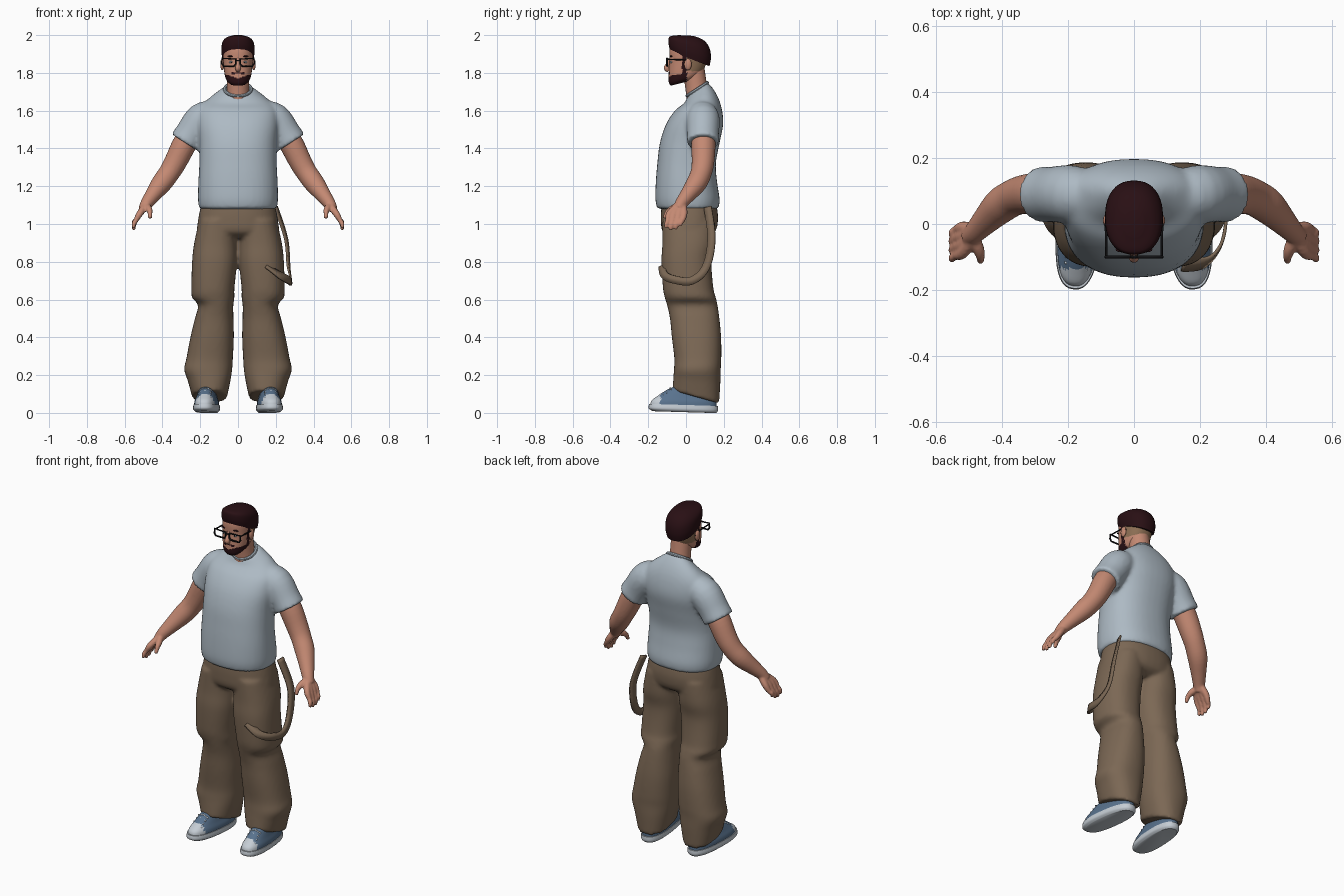
import bpy, bmesh, math
from mathutils import Vector, Matrix

cube = bpy.data.objects.get("Cube")
if cube:
    bpy.data.objects.remove(cube, do_unlink=True)


def material(name, r, g, b):
    mat = bpy.data.materials.new(name)
    mat.use_nodes = True
    mat.diffuse_color = (r, g, b, 1)
    shader = mat.node_tree.nodes["Principled BSDF"]
    shader.inputs["Base Color"].default_value = (r, g, b, 1)
    shader.inputs["Roughness"].default_value = 0.8
    return mat


SKIN = material("skin", .55, .25, .17)
HAIR = material("dark hair", .022, .005, .007)
SHAVED = material("shaved hair", .27, .16, .09)
SHIRT = material("pale blue cloth", .42, .49, .55)
PANTS = material("brown cloth", .2, .138, .09)
CANVAS = material("blue canvas", .1, .17, .27)
RUBBER = material("white rubber", .56, .61, .66)
BLACK = material("black plastic", .006, .006, .007)


def spline(points, steps):
    """Catmull-Rom through tuples of any length."""
    pts = [points[0]] + list(points) + [points[-1]]
    out = []
    for a, b, c, d in zip(pts, pts[1:], pts[2:], pts[3:]):
        for s in range(steps):
            t = s / steps
            out.append([q + t / 2 * (r - p + t * (2 * p - 5 * q + 4 * r - w + t * (3 * (q - r) + w - p)))
                        for p, q, r, w in zip(a, b, c, d)])
    return out + [list(points[-1])]


def skin_rings(bm, rings):
    rows = [[bm.verts.new(co) for co in ring] for ring in rings]
    for low, high in zip(rows, rows[1:]):
        for i in range(len(low)):
            bm.faces.new((low[i - 1], low[i], high[i], high[i - 1]))
    bm.faces.new(rows[0])
    bm.faces.new(rows[-1])


def loft(bm, sections, sides=40, steps=5, power=2.3):
    """Sections: centre x, front y, back y, z, half width, slope along y."""
    rings = []
    for x, front, back, z, half, slope in spline(sections, steps):
        ring = []
        for i in range(sides):
            a = math.tau * i / sides
            c, s = (math.copysign(abs(f) ** (2 / power), f) for f in (math.cos(a), math.sin(a)))
            dy = s * (back - front) / 2
            ring.append((x + half * c, (front + back) / 2 + dy, z + slope * dy))
        rings.append(ring)
    skin_rings(bm, rings)


def tube(bm, points, sides=16, steps=4):
    """Round limb through points of x, y, z, radius."""
    path = spline(points, steps)
    rings = []
    for i, (x, y, z, r) in enumerate(path):
        ahead, behind = path[min(i + 1, len(path) - 1)], path[max(i - 1, 0)]
        t = (Vector(ahead[:3]) - Vector(behind[:3])).normalized()
        u = t.cross(Vector((1, 0, 0))).normalized()
        v = t.cross(u)
        angles = [math.tau * k / sides for k in range(sides)]
        rings.append([Vector((x, y, z)) + r * (u * math.cos(a) + v * math.sin(a)) for a in angles])
    skin_rings(bm, rings)


def ball(bm, centre, size):
    matrix = Matrix.Translation(centre) @ Matrix.Diagonal((*size, 1))
    bmesh.ops.create_uvsphere(bm, u_segments=16, v_segments=10, radius=1, matrix=matrix)


def mirror(bm):
    copy = bmesh.ops.duplicate(bm, geom=bm.verts[:] + bm.edges[:] + bm.faces[:])
    for v in copy["geom"]:
        if isinstance(v, bmesh.types.BMVert):
            v.co.x *= -1


def finish(bm, name, mats, rule=None, voxel=0, relax=4):
    bmesh.ops.recalc_face_normals(bm, faces=bm.faces[:])
    for face in bm.faces:
        face.smooth = True
        if rule:
            face.material_index = rule(face.calc_center_median())
    mesh = bpy.data.meshes.new(name)
    bm.to_mesh(mesh)
    bm.free()
    for mat in mats:
        mesh.materials.append(mat)
    mesh.set_sharp_from_angle(angle=math.radians(45))
    obj = bpy.data.objects.new(name, mesh)
    bpy.context.collection.objects.link(obj)
    if voxel:  # fuse overlapping volumes into one surface
        mod = obj.modifiers.new("fuse", "REMESH")
        mod.mode, mod.voxel_size, mod.use_smooth_shade = "VOXEL", voxel, True
        mod = obj.modifiers.new("relax", "SMOOTH")
        mod.factor, mod.iterations = .5, relax
    return obj


def wire(name, loops, radius, mat, cyclic):
    curve = bpy.data.curves.new(name, "CURVE")
    curve.dimensions, curve.bevel_depth, curve.bevel_resolution = "3D", radius, 1
    for points in loops:
        line = curve.splines.new("POLY")
        line.points.add(len(points) - 1)
        for p, co in zip(line.points, points):
            p.co = (*co, 1)
        line.use_cyclic_u = cyclic
    curve.materials.append(mat)
    bpy.context.collection.objects.link(bpy.data.objects.new(name, curve))


# Shirt: sleeves and torso
bm = bmesh.new()
tube(bm, [(.12, .08, 1.58, .075), (.19, .09, 1.555, .088), (.25, .09, 1.475, .084), (.28, .09, 1.43, .086)], 28)
mirror(bm)
loft(bm, [(0, -.152, .172, 1.08, .205, 0), (0, -.162, .178, 1.13, .212, 0), (0, -.16, .165, 1.22, .21, 0),
          (0, -.152, .158, 1.32, .205, 0), (0, -.138, .178, 1.43, .206, 0), (0, -.105, .197, 1.53, .215, 0),
          (0, -.055, .188, 1.61, .205, .05), (0, -.01, .16, 1.665, .15, .3), (0, .008, .115, 1.712, .075, .7)])
finish(bm, "shirt", [SHIRT], voxel=.011)

# Collar
bpy.ops.mesh.primitive_torus_add(major_segments=40, minor_segments=8, major_radius=.07, minor_radius=.009,
                                 location=(0, .06, 1.713), rotation=(math.radians(33), 0, 0))
collar = bpy.context.object
collar.name = "collar"
collar.scale = (1, .92, 1)
collar.data.materials.append(SHIRT)
bpy.ops.object.shade_smooth_by_angle()

# Trousers: legs and hips
bm = bmesh.new()
loft(bm, [(.105, -.125, .155, 1.02, .1, 0), (.118, -.125, .152, .9, .114, 0), (.124, -.13, .135, .8, .119, 0),
          (.133, -.122, .145, .66, .114, 0), (.131, -.112, .158, .61, .112, 0), (.118, -.1, .167, .57, .093, 0),
          (.126, -.085, .177, .5, .102, 0), (.137, -.075, .186, .4, .115, 0), (.15, -.062, .187, .29, .123, 0),
          (.158, -.064, .184, .23, .127, 0), (.153, -.067, .182, .17, .113, -.1), (.15, -.072, .175, .085, .092, -.28)])
mirror(bm)
loft(bm, [(0, -.13, .162, 1.1, .196, 0), (0, -.133, .17, 1.03, .21, 0), (0, -.125, .155, .96, .215, 0),
          (0, -.08, .1, .925, .17, 0)])
finish(bm, "trousers", [PANTS], voxel=.011, relax=3)

# Loose hanging strap on the left hip
bm = bmesh.new()
path = spline([(.15, -.125, .78), (.22, -.115, .73), (.265, -.06, .705), (.28, .03, .7), (.268, .105, .77),
               (.255, .135, .92), (.2, .115, 1.09)], 6)
rows = []
for i, co in enumerate(path):
    tangent = Vector(path[min(i + 1, len(path) - 1)]) - Vector(path[max(i - 1, 0)])
    side = tangent.cross(Vector((1, -.3, 0))).normalized() * .021
    rows.append([bm.verts.new(Vector(co) + side * s) for s in (-1, 1)])
for a, b in zip(rows, rows[1:]):
    bm.faces.new((*a, b[1], b[0]))
strap = finish(bm, "hip_strap", [PANTS])
mod = strap.modifiers.new("thickness", "SOLIDIFY")
mod.thickness, mod.offset = .01, 0

# Arms with hands
bm = bmesh.new()
tube(bm, [(.24, .09, 1.49, .06), (.285, .092, 1.42, .064), (.33, .09, 1.33, .06), (.365, .08, 1.27, .056),
          (.405, .055, 1.215, .054), (.45, .01, 1.155, .042), (.483, -.025, 1.11, .033), (.5, -.04, 1.08, .028)], 24)
for k, drop in enumerate((.01, 0, .004, .02)):
    y = -.088 + k * .026
    tube(bm, [(.487, -.04 + k * .008, 1.1, .02), (.52, y, 1.055, .018), (.54, y - .008, 1.02, .0135),
              (.552, y - .016, .99 + drop, .012), (.551, y - .02, .968 + drop, .009)], 12)
tube(bm, [(.49, -.035, 1.1, .02), (.472, -.075, 1.08, .018), (.466, -.1, 1.06, .0135), (.466, -.115, 1.03, .01)], 12)
mirror(bm)
finish(bm, "arms", [SKIN], voxel=.006, relax=3)

# Neck
bm = bmesh.new()
tube(bm, [(0, .068, 1.64, .064), (0, .055, 1.72, .058), (0, .04, 1.82, .058)], 28)
finish(bm, "neck", [SKIN])


# Head: beard and shaved sides are coloured by region
def head_colour(c):
    x = abs(c.x)
    sideburn = abs(c.y + .008) < .013 and 1.77 < c.z < 1.9
    moustache = c.y < -.04 and x < .034 and 1.794 < c.z < 1.804
    if sideburn or moustache or (c.y < .005 and c.z < 1.77 + .35 * x):
        return 1
    return 2 if c.y > .005 and c.z > 1.81 else 0


bm = bmesh.new()
loft(bm, [(0, -.08, .02, 1.745, .043, .25), (0, -.091, .06, 1.765, .062, .2), (0, -.092, .09, 1.8, .072, .1),
          (0, -.088, .11, 1.86, .078, 0), (0, -.087, .118, 1.91, .08, -.1), (0, -.07, .1, 1.96, .066, -.2)],
     sides=72, steps=10)
finish(bm, "head", [SKIN, HAIR, SHAVED], head_colour)

# Cropped hair
bm = bmesh.new()
loft(bm, [(0, -.083, .124, 1.875, .082, -.38), (0, -.092, .132, 1.915, .088, -.32), (0, -.091, .125, 1.958, .083, -.26),
          (0, -.076, .095, 1.984, .062, -.14), (0, -.04, .04, 1.998, .03, -.05)], steps=6)
finish(bm, "hair", [HAIR])

# Ears and nose
bm = bmesh.new()
ball(bm, (.083, .01, 1.845), (.011, .02, .031))
mirror(bm)
finish(bm, "ears", [SKIN])
bm = bmesh.new()
tube(bm, [(0, -.084, 1.875, .008), (0, -.096, 1.845, .011), (0, -.103, 1.825, .015), (0, -.09, 1.812, .011)], 14)
finish(bm, "nose", [SKIN])

# Eyes and brows
for name, z, size, mat in (("eyes", 1.857, (.013, .007, .006), RUBBER), ("pupils", 1.857, (.005, .009, .005), BLACK),
                           ("brows", 1.888, (.02, .008, .004), HAIR)):
    bm = bmesh.new()
    ball(bm, (.036, -.078, z), size)
    mirror(bm)
    finish(bm, name, [mat])

# Glasses
rims, arms = [], []
for s in (-1, 1):
    rims.append([(s * x, -.1, z) for x, z in ((.012, 1.873), (.084, 1.877), (.086, 1.85), (.077, 1.836),
                                             (.022, 1.836), (.012, 1.848))])
    arms.append([(s * .084, -.1, 1.872), (s * .085, .005, 1.868), (s * .082, .03, 1.85)])
arms.append([(-.012, -.1, 1.866), (.012, -.1, 1.866)])
wire("glasses_rims", rims, .005, BLACK, True)
wire("glasses_arms", arms, .004, BLACK, False)

# Shoes
turn = Matrix.Rotation(math.radians(5), 3, "Z")
pivot = Vector((.165, 0, 0))


def shoe_part(name, mats, sections, rule=None):
    bm = bmesh.new()
    loft(bm, sections, steps=4, power=2.5)
    bmesh.ops.rotate(bm, cent=pivot, matrix=turn, verts=bm.verts[:])
    mirror(bm)
    finish(bm, name, mats, rule)


shoe_part("shoe_soles", [RUBBER], [(.165, -.175, .16, .004, .056, -.03), (.165, -.198, .17, .018, .068, -.03),
                                   (.165, -.196, .17, .042, .066, -.03)])
shoe_part("shoe_uppers", [CANVAS, RUBBER],
          [(.165, -.19, .163, .035, .063, -.03), (.165, -.183, .163, .06, .061, -.03), (.165, -.15, .16, .083, .053, -.05),
           (.165, -.1, .155, .11, .045, -.1), (.165, -.07, .15, .125, .04, -.1)],
          lambda c: int(c.y < -.135))
laces = []
for s in (-1, 1):
    for k in range(4):
        ends = [(.165 + x, -.138 + k * .018, .088 + k * .013 + z) for x, z in ((-.034, -.008), (0, .004), (.034, -.008))]
        turned = [pivot + turn @ (Vector(p) - pivot) for p in ends]
        laces.append([(s * p.x, p.y, p.z) for p in turned])
wire("shoe_laces", laces, .0045, RUBBER, False)
